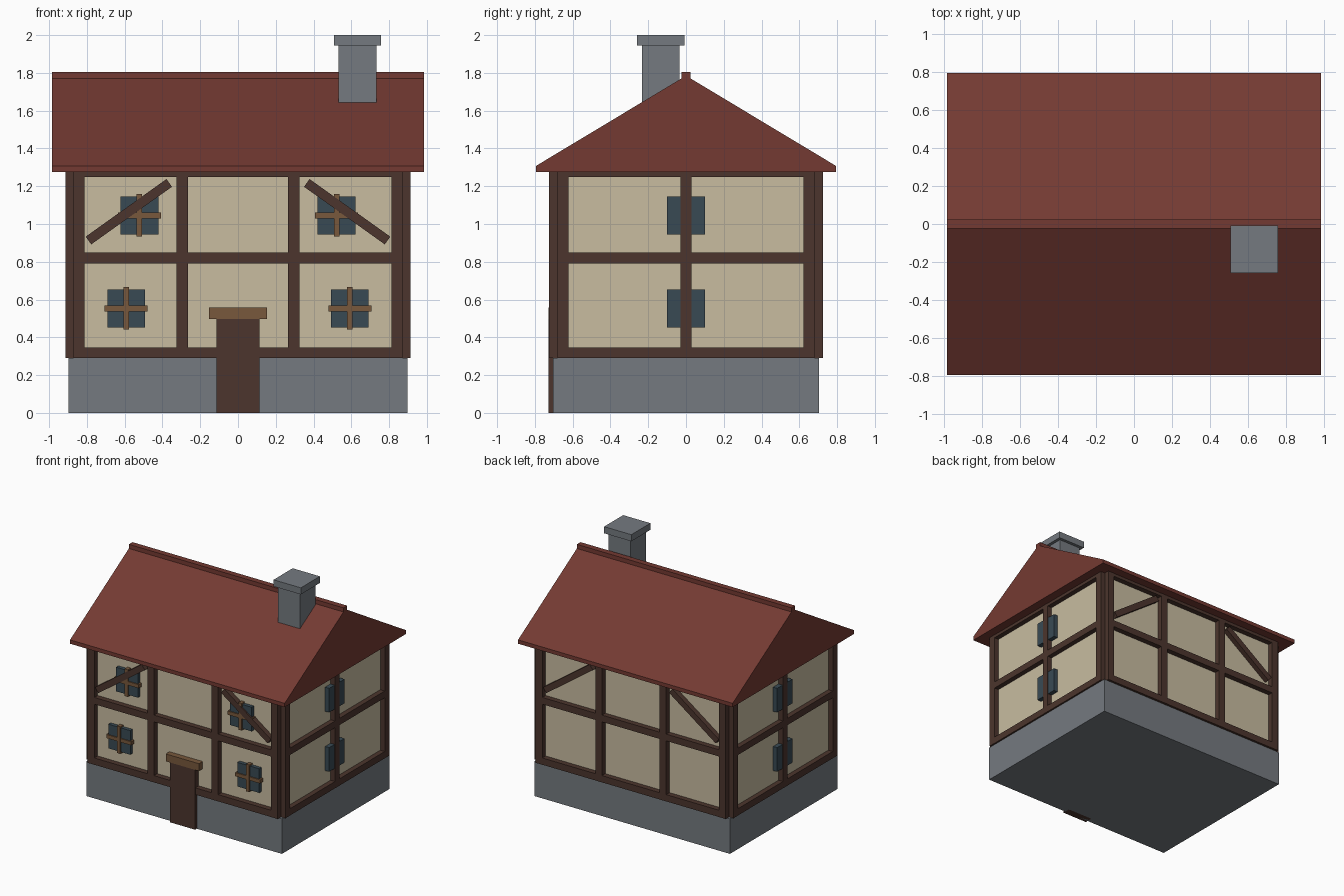
import bpy, bmesh, math
from mathutils import Matrix, Vector

cube = bpy.data.objects.get("Cube")
if cube:
    bpy.data.objects.remove(cube, do_unlink=True)


def linear(c):
    c /= 255
    return c / 12.92 if c <= 0.04045 else ((c + 0.055) / 1.055) ** 2.4


def material(name, *rgb):
    col = [linear(c) for c in rgb] + [1]
    m = bpy.data.materials.new(name)
    m.use_nodes = True
    m.diffuse_color = col
    bsdf = next(n for n in m.node_tree.nodes if n.type == 'BSDF_PRINCIPLED')
    bsdf.inputs["Base Color"].default_value = col
    return m


STONE = material("grey stone", 117, 122, 128)
PLASTER = material("cream plaster", 200, 188, 160)
TIMBER = material("dark timber", 76, 53, 45)
OAK = material("light oak", 120, 88, 60)
GLASS = material("blue glass", 57, 74, 84)
TILE = material("red roof tile", 116, 58, 50)


def finish(name, bm, mat):
    bmesh.ops.recalc_face_normals(bm, faces=bm.faces)
    me = bpy.data.meshes.new(name)
    bm.to_mesh(me)
    bm.free()
    me.materials.append(mat)
    ob = bpy.data.objects.new(name, me)
    bpy.context.collection.objects.link(ob)
    return ob


def box(name, mat, x, y, z, tilt=0):
    """Box from (min, max) ranges, optionally tilted about the y axis."""
    lo, hi = Vector((x[0], y[0], z[0])), Vector((x[1], y[1], z[1]))
    bm = bmesh.new()
    bmesh.ops.create_cube(bm, size=1, matrix=Matrix.Translation((lo + hi) / 2)
                          @ Matrix.Rotation(tilt, 4, 'Y')
                          @ Matrix.Diagonal((*(hi - lo), 1)))
    return finish(name, bm, mat)


def span(centre, size):
    return (centre - size / 2, centre + size / 2)


def outward(sign, inner, outer):
    return tuple(sorted((sign * inner, sign * outer)))


# Main dimensions: wall half sizes, timber faces, storey heights
WX, WY = 0.87, 0.68
FX, FY = 0.912, 0.725
BASE, EAVE = 0.29, 1.275
BEAM = 0.06
RAILS = {"lower": 0.318, "middle": 0.82, "upper": 1.277}

# Foundation and plastered walls
box("foundation", STONE, (-0.897, 0.897), (-0.705, 0.705), (0, BASE))
box("walls", PLASTER, (-WX, WX), (-WY, WY), (BASE, EAVE + 0.01))

# Timber frame on the long walls
for side, s in (("front", -1), ("back", 1)):
    y = outward(s, WY - 0.02, FY)
    for i, x in enumerate((-0.842, -0.295, 0.295, 0.842)):
        box(f"{side}_post_{i + 1}", TIMBER, span(x, BEAM), y, (BASE, EAVE + 0.01))
    for level, z in RAILS.items():
        box(f"{side}_{level}_rail", TIMBER, (-WX, WX),
            outward(s, WY - 0.02, FY - 0.001), span(z, 0.056))
    for end, t in (("right", -1), ("left", 1)):
        box(f"{side}_{end}_brace", TIMBER, span(t * 0.578, 0.525),
            outward(s, WY, FY - 0.003), span(1.065, 0.05), t * math.radians(35.5))

# Timber frame and windows on the gable walls
for side, s in (("right", -1), ("left", 1)):
    x = outward(s, WX - 0.02, FX)
    for i, y in enumerate((-0.652, 0, 0.652)):
        box(f"{side}_post_{i + 1}", TIMBER, x, span(y, 0.058), (BASE, EAVE + 0.01))
    for level, z in RAILS.items():
        box(f"{side}_{level}_rail", TIMBER,
            outward(s, WX - 0.02, FX - 0.001), (-WY, WY), span(z, 0.056))
    for level, z in (("lower", 0.553), ("upper", 1.045)):
        box(f"{side}_{level}_window", GLASS, outward(s, WX - 0.02, FX - 0.005),
            span(0, 0.2), span(z, 0.2))

# Front windows with crossed glazing bars
for level, cx, z in (("lower", 0.592, 0.553), ("upper", 0.522, 1.045)):
    for side, s in (("right", -1), ("left", 1)):
        x = s * cx
        name = f"front_{side}_{level}_window"
        box(name, GLASS, span(x, 0.2), (-0.71, -WY + 0.02), span(z, 0.2))
        box(name + "_upright_bar", OAK, span(x, 0.03), (-0.72, -WY), span(z, 0.225))
        box(name + "_cross_bar", OAK, span(x, 0.228), (-0.719, -WY), span(z, 0.03))

# Door and lintel
box("door", TIMBER, span(0, 0.23), (-0.727, -0.66), (0, 0.497))
box("door_lintel", OAK, span(0, 0.305), (-0.729, -0.66), (0.497, 0.558))

# Roof: gable profile extruded along x, plus ridge cap
bm = bmesh.new()
profile = [(-0.795, EAVE), (0.795, EAVE), (0.795, 1.307), (0, 1.785), (-0.795, 1.307)]
end = bm.faces.new([bm.verts.new((-0.985, y, z)) for y, z in profile])
ext = bmesh.ops.extrude_face_region(bm, geom=[end])["geom"]
bmesh.ops.translate(bm, vec=(1.97, 0, 0),
                    verts=[g for g in ext if isinstance(g, bmesh.types.BMVert)])
finish("roof", bm, TILE)
box("roof_ridge", TILE, (-0.985, 0.985), span(0, 0.048), (1.76, 1.805))

# Chimney
box("chimney_stack", STONE, span(0.633, 0.2), span(-0.134, 0.2), (1.5, 1.95))
box("chimney_cap", STONE, span(0.633, 0.25), span(-0.134, 0.25), (1.945, 2.0))
